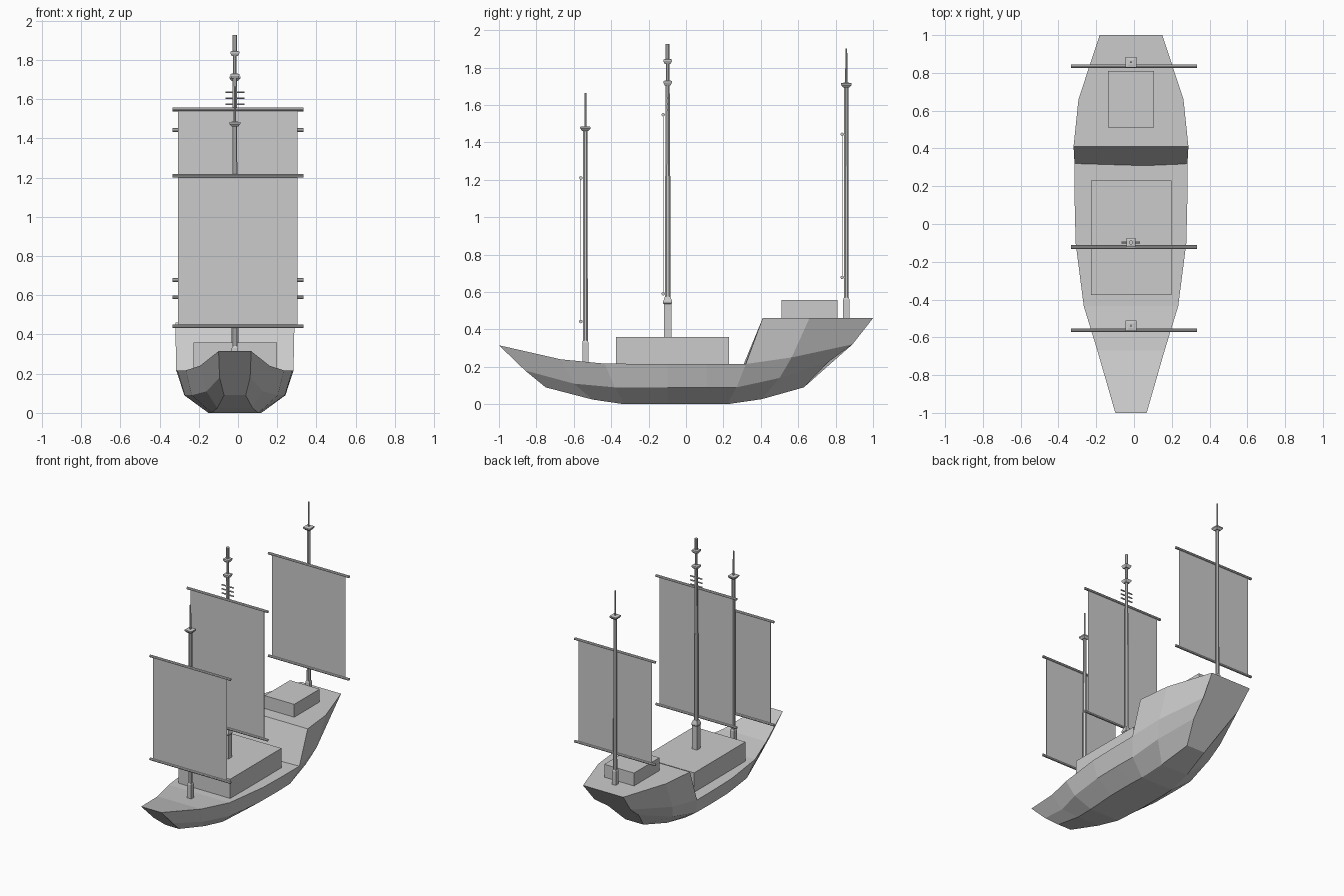
import bpy, bmesh
from math import pi, cos, sin

if "Cube" in bpy.data.objects:
    bpy.data.objects.remove(bpy.data.objects["Cube"])

CX = -0.016  # hull and mast centreline


def make(name, verts, faces):
    me = bpy.data.meshes.new(name)
    me.from_pydata(verts, [], faces)
    bm = bmesh.new()
    bm.from_mesh(me)
    bmesh.ops.recalc_face_normals(bm, faces=bm.faces)
    bm.to_mesh(me)
    bm.free()
    ob = bpy.data.objects.new(name, me)
    bpy.context.collection.objects.link(ob)
    return ob


def loft(name, sections):
    # skin mirrored half-sections of (half width, y, z), listed keel to rim
    n = len(sections[0]) * 2
    verts, faces = [], []
    for s in sections:
        verts += [(CX - w, y, z) for w, y, z in reversed(s)]
        verts += [(CX + w, y, z) for w, y, z in s]
    for k in range(len(sections) - 1):
        for i in range(n):
            j = (i + 1) % n
            faces.append((k*n + i, k*n + j, (k+1)*n + j, (k+1)*n + i))
    faces += [tuple(range(n)), tuple(range(len(verts) - n, len(verts)))]
    return make(name, verts, faces)


def box(name, x0, x1, y0, y1, z0, z1):
    v = [(x, y, z) for x in (x0, x1) for y in (y0, y1) for z in (z0, z1)]
    return make(name, v, [(0, 1, 3, 2), (4, 5, 7, 6), (0, 1, 5, 4),
                          (2, 3, 7, 6), (0, 2, 6, 4), (1, 3, 7, 5)])


def spindle(name, y, profile, sides=8):
    # stacked polygon rings from (z, half width across flats)
    verts, faces = [], []
    for z, r in profile:
        r /= cos(pi / sides)
        for i in range(sides):
            a = 2 * pi * (i + 0.5) / sides
            verts.append((CX + r * cos(a), y + r * sin(a), z))
    for k in range(len(profile) - 1):
        for i in range(sides):
            j = (i + 1) % sides
            faces.append((k*sides + i, k*sides + j, (k+1)*sides + j, (k+1)*sides + i))
    faces += [tuple(range(sides)), tuple(range(len(verts) - sides, len(verts)))]
    return make(name, verts, faces)


def rod(name, half, y, z, r, cx=0.0, sides=8):
    # horizontal spar along x
    ring = [(y + r * cos(2*pi*i/sides), z + r * sin(2*pi*i/sides)) for i in range(sides)]
    verts = [(cx + s * half, a, b) for s in (-1, 1) for a, b in ring]
    faces = [(i, (i+1) % sides, sides + (i+1) % sides, sides + i) for i in range(sides)]
    faces += [tuple(range(sides)), tuple(range(sides, 2 * sides))]
    return make(name, verts, faces)


# Hull: keel, chine and sheer of each rib, bow to stern
ribs = [
    [(0.055, -0.75, 0.09), (0.078, -0.86, 0.18), (0.083, -1.0, 0.315)],
    [(0.09, -0.50, 0.025), (0.145, -0.60, 0.11), (0.178, -0.67, 0.24)],
    [(0.12, -0.33, 0.0), (0.22, -0.38, 0.09), (0.25, -0.435, 0.217)],
    [(0.135, -0.10, 0.0), (0.255, -0.10, 0.09), (0.293, -0.10, 0.215)],
    [(0.135, 0.11, 0.0), (0.258, 0.11, 0.09), (0.298, 0.11, 0.215)],
    [(0.13, 0.22, 0.0), (0.255, 0.27, 0.09), (0.299, 0.32, 0.215)],
    [(0.11, 0.405, 0.027), (0.225, 0.50, 0.14), (0.268, 0.565, 0.25)],
    [(0.075, 0.63, 0.09), (0.125, 0.76, 0.225), (0.15, 0.89, 0.32)],
]
rims = [(0.304, 0.41, 0.46), (0.278, 0.66, 0.46), (0.166, 1.0, 0.46)]
loft("fore_hull", ribs[:6])
loft("stern_hull", [rib + [rim] for rib, rim in zip(ribs[5:], rims)])

# Deckhouses
box("main_deckhouse", -0.228, 0.198, -0.375, 0.23, 0.2, 0.36)
box("stern_deckhouse", -0.138, 0.107, 0.51, 0.81, 0.45, 0.556)


def lookout(name, y, z, r=0.028):
    # square flared platform
    spindle(name, y, [(z - 0.02, 0.016), (z - 0.006, r), (z + 0.003, r), (z + 0.006, 0.012)], 4)


# Fore and stern masts with thin topmasts
for side, y, z0, z1, nest, top in (("fore", -0.538, 0.21, 0.33, 1.48, 1.665),
                                   ("stern", 0.857, 0.45, 0.56, 1.713, 1.903)):
    spindle(side + "_mast_foot", y, [(z0, 0.0165), (z1, 0.0165), (z1 + 0.01, 0.013)], 4)
    spindle(side + "_mast", y, [(z1, 0.013), (nest, 0.012)])
    spindle(side + "_topmast", y, [(nest, 0.006), (top, 0.005)])
    lookout(side + "_lookout", y, nest)

# Main mast with footing, rungs and two collars
MY = -0.098
spindle("main_mast_foot", MY, [(0.35, 0.02), (0.535, 0.02), (0.54, 0.024),
                               (0.55, 0.024), (0.575, 0.015)], 4)
spindle("main_mast", MY, [(0.57, 0.0145), (1.22, 0.0145), (1.221, 0.012), (1.72, 0.011)])
spindle("main_topmast", MY, [(1.72, 0.009), (1.84, 0.009), (1.841, 0.011), (1.927, 0.011)])
for i, z in enumerate((1.725, 1.84)):
    lookout(f"main_lookout_{i}", MY, z, 0.023)
for i in range(3):
    rod(f"mast_rung_{i}", 0.049, MY, 1.574 + 0.031 * i, 0.005, CX, 6)

# Square sails hung between two yards
for name, y, z0, z1 in (("fore", -0.562, 0.442, 1.21), ("main", -0.122, 0.59, 1.548),
                        ("stern", 0.835, 0.678, 1.443)):
    rod(name + "_lower_yard", 0.333, y, z0, 0.0095)
    rod(name + "_upper_yard", 0.333, y, z1, 0.0095)
    box(name + "_sail", -0.305, 0.303, y - 0.0015, y + 0.0015, z0, z1)
